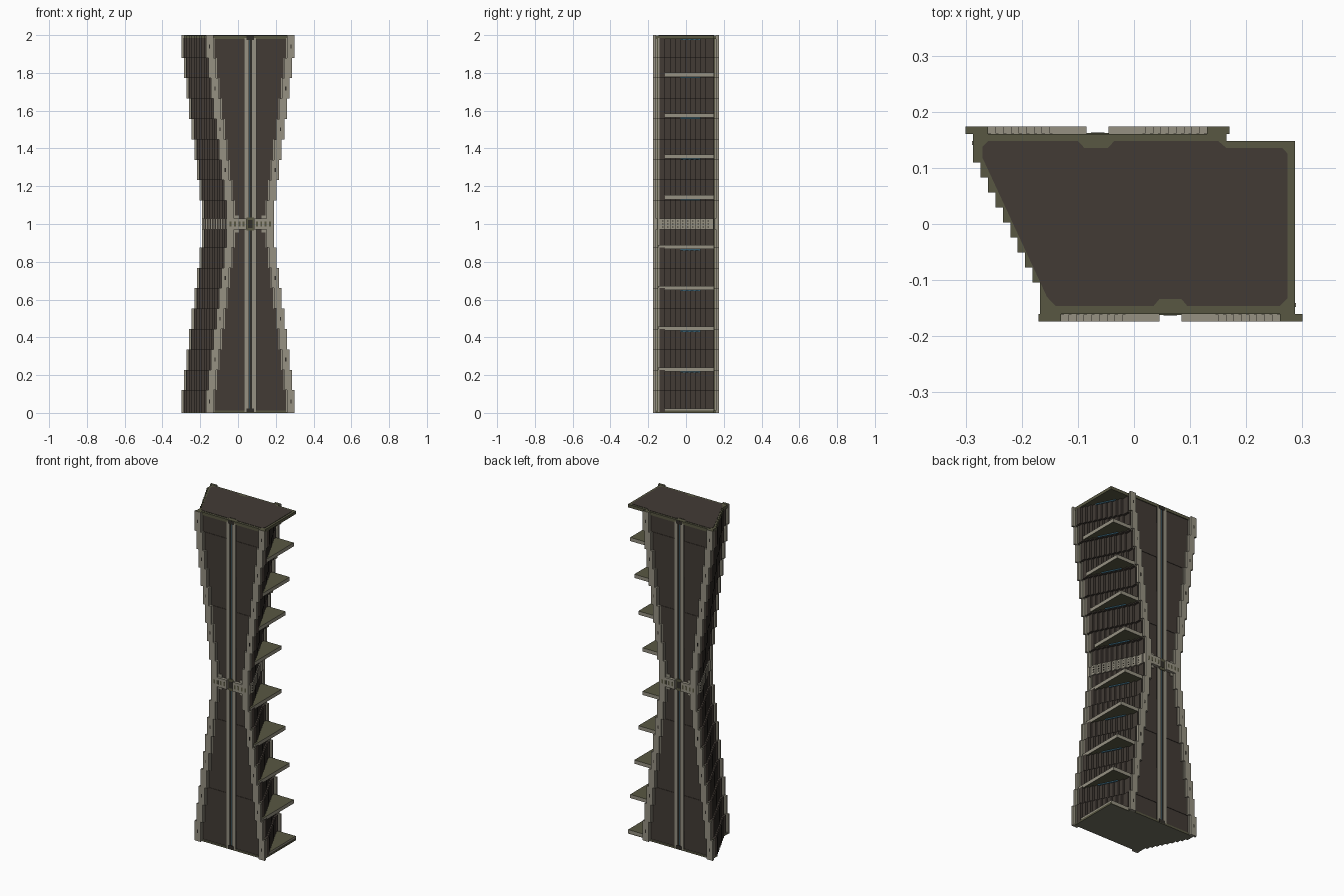
import bpy, bmesh

if "Cube" in bpy.data.objects:
    bpy.data.objects.remove(bpy.data.objects["Cube"])


def make_mat(name, rgb):
    lin = [((c / 255 + 0.055) / 1.055) ** 2.4 for c in rgb] + [1.0]
    m = bpy.data.materials.new(name)
    m.use_nodes = True
    m.diffuse_color = lin
    b = m.node_tree.nodes["Principled BSDF"]
    b.inputs["Base Color"].default_value = lin
    b.inputs["Roughness"].default_value = 0.8
    return m


MATS = [make_mat("dark_brown", (66, 59, 53)),
        make_mat("warm_grey", (150, 145, 130)),
        make_mat("olive", (88, 87, 66)),
        make_mat("charcoal", (48, 45, 40)),
        make_mat("steel_blue", (62, 108, 130)),
        make_mat("dim_grey", (112, 111, 96))]
BROWN, GREY, OLIVE, DARK, BLUE, DIM = range(6)
parts = {}


def prism(part, pts, z0, z1, mat, cap=None):
    """Extrude a plan outline between two heights into the named part."""
    bm = parts.setdefault(part, bmesh.new())
    low = [bm.verts.new((x, y, z0)) for x, y in pts]
    top = [bm.verts.new((x, y, z1)) for x, y in pts]
    n = len(pts)
    caps = [bm.faces.new(low[::-1]), bm.faces.new(top)]
    sides = [bm.faces.new((low[i], low[(i + 1) % n], top[(i + 1) % n], top[i])) for i in range(n)]
    for f in sides:
        f.material_index = mat
    for f in caps:
        f.material_index = mat if cap is None else cap


def box(part, x0, x1, y0, y1, z0, z1, mat, rot=1, cap=None):
    """Box given in front-side coordinates; rot=-1 turns it to the back."""
    x0, x1 = sorted((x0, x1))
    y0, y1 = sorted((y0, y1))
    pts = [(x0, y0), (x1, y0), (x1, y1), (x0, y1)]
    prism(part, [(rot * x, rot * y) for x, y in pts], z0, z1, mat, cap)


C = 0.065                    # centre of the front face (back face is at -C)
DX, DY = 0.0133, 0.0268      # corrugation step
TOP_H = 0.235                # half width at the ends


def half(k):
    return TOP_H - 0.01375 * k


def left_steps(h, yend=0.147, out=0.0):
    """Staircase outline of the slanted left wall, back to front."""
    x0 = -C - h + 0.013 - out
    pts = [(x0, yend)]
    for i in range(9):
        y = 0.11 - DY * i
        pts += [(x0 + DX * i, y), (x0 + DX * (i + 1), y)]
    return pts + [(x0 + DX * 9, -yend)]


def turned(pts):
    return [(-x, -y) for x, y in pts]


# Tiers: narrow toward the waist, mirrored above it
tiers = []
for k in range(8):
    z0 = 0.0 if k == 0 else 0.12 + 0.108 * (k - 1)
    z1 = 0.12 + 0.108 * k
    tiers += [(k, z0, z1), (k, 2 - z1, 2 - z0)]
tiers.append((8, 0.876, 1.124))

for k, z0, z1 in tiers:
    h = half(k)
    wall = left_steps(h)
    zb, zt = max(z0, 0.005), min(z1, 1.985)
    prism("corrugated_body", wall + turned(wall), zb, zt, BROWN)
    cap = OLIVE if z1 > 1.99 else GREY
    for rot in (1, -1):
        # frame behind the cladding
        box("corner_frame", C - h + 0.017, C + h - 0.013, -0.154, -0.146, zb, zt, OLIVE, rot)
        # posts bordering the corrugated walls
        xa, xb = C + h - 0.013, C - h + 0.013
        box("wall_post", xa - 0.006, xa + 0.002, -0.148, -0.141, zb, zt, GREY, rot)
        box("wall_post", xb + 0.0, xb + 0.008, -0.148, -0.141, zb, zt, GREY, rot)
        # overlapping brown cladding either side of the channel
        depth = -0.1575 if ((k + 1) // 2) % 2 else -0.155
        for s in (-1, 1):
            box("face_panel", C + s * 0.033, C + s * (h - 0.018), depth, -0.15, zb, zt, BROWN, rot)
            # stepped edge columns
            box("edge_column", C + s * h, C + s * (h - 0.04), -0.1735, -0.16, z0, z1, GREY, rot, cap)
            box("column_backing", C + s * (h - 0.017), C + s * (h - 0.045), -0.161, -0.15, zb, zt, GREY, rot)
            # small slot on every other column tier
            if k in (0, 2, 4, 6):
                zm = (z0 + z1) / 2
                xm = C + s * (h - 0.02)
                box("column_slot", xm - 0.003, xm + 0.003, -0.174, -0.172, zm - 0.01, zm + 0.01, DARK, rot)

# Central channel on front and back
for rot in (1, -1):
    box("channel_bed", C - 0.034, C + 0.034, -0.1565, -0.15, 0.005, 1.985, DARK, rot)
    box("channel_light", C - 0.005, C + 0.005, -0.1575, -0.15, 0.02, 1.98, BLUE, rot)
    box("channel_spine", C - 0.0025, C + 0.0025, -0.159, -0.15, 0.02, 1.98, DARK, rot)
    for s in (-1, 1):
        box("channel_rail", C + s * 0.01, C + s * 0.031, -0.16, -0.15, 0.005, 1.985, GREY, rot)
    for z in (0.004, 1.975):
        box("channel_end", C - 0.02, C + 0.02, -0.1605, -0.15, z, z + 0.02, DARK, rot)

    # Waist belt with inset studs and a recessed clasp
    box("belt_clasp", C - 0.02, C + 0.02, -0.162, -0.15, 0.965, 1.035, OLIVE, rot)
    box("belt_clasp", C - 0.012, C + 0.012, -0.1628, -0.16, 0.98, 1.02, DARK, rot)
    for s in (-1, 1):
        box("waist_belt", C + s * 0.02, C + s * 0.125, -0.1735, -0.15, 0.972, 1.028, GREY, rot)
        box("belt_flare", C + s * 0.06, C + s * 0.09, -0.1598, -0.15, 0.955, 1.045, GREY, rot)
        for d in (0.035, 0.058, 0.081, 0.104):
            x = C + s * d
            box("belt_stud", x - 0.005, x + 0.005, -0.174, -0.172, 0.988, 1.012, OLIVE, rot)

# Belt around the corrugated side walls, with two rows of dark rivets
belt = left_steps(half(8), 0.145, 0.008)
prism("side_belt", belt + turned(belt), 0.97, 1.03, GREY)
for z in (0.985, 1.0, 1.015):
    for rot in (1, -1):
        xs = C + half(8) - 0.005
        for i in range(10):
            y = -0.124 + DY * i
            x = xs - DX * i
            box("side_belt_rivet", x - 0.002, x + 0.001, y - 0.004, y + 0.004,
                z - 0.003, z + 0.003, DARK, rot)


# Triangular shelves on the left wall, each with a thin light strip at the wall
def light_strip(h, z0):
    x0 = C + h - 0.013
    a, b = [(x0 - DX * i, -0.11 + DY * i) for i in (3, 7)]
    prism("shelf_light", [(a[0] - 0.006, a[1]), (a[0] + 0.002, a[1]),
                          (b[0] + 0.002, b[1]), (b[0] - 0.006, b[1])], z0, z0 + 0.006, BLUE)


def shelf(h, z0, z1):
    xo = C + h - 0.015
    prism("shelf", [(xo, -0.148), (xo, 0.148), (xo - 0.14, 0.148), (xo - 0.02, -0.148)],
          z0, z1, GREY, OLIVE)


shelf(TOP_H, 0.005, 0.024)
light_strip(TOP_H, 1.974)
for k in (1, 3, 5, 7):
    z = 0.12 + 0.108 * k
    for zc in (z + 0.002, 2 - z + 0.018):
        shelf(half(k), zc - 0.011, zc + 0.011)
        light_strip(half(k), zc - 0.017)

# End slabs: olive rim and a brown deck on the top
slab = left_steps(TOP_H, 0.16) + [(0.287, -0.16), (0.287, 0.148), (0.165, 0.148), (0.165, 0.16)]
prism("top_slab", slab, 1.98, 1.998, OLIVE)
prism("bottom_slab", slab, 0.0, 0.012, OLIVE, DIM)
deck = [(-0.27, 0.138), (-0.27, 0.118), (-0.155, -0.13), (-0.14, -0.146),
        (0.035, -0.146), (0.045, -0.134), (0.085, -0.134), (0.095, -0.146),
        (0.26, -0.146), (0.274, -0.132), (0.274, 0.125), (0.265, 0.135), (0.165, 0.135), (0.15, 0.148),
        (-0.035, 0.148), (-0.047, 0.135), (-0.088, 0.135), (-0.1, 0.148), (-0.26, 0.148)]
prism("top_deck", deck, 1.99, 2.0, BROWN)

# Turn every collected part into an object
for name, bm in parts.items():
    bmesh.ops.recalc_face_normals(bm, faces=bm.faces)
    mesh = bpy.data.meshes.new(name)
    bm.to_mesh(mesh)
    bm.free()
    for m in MATS:
        mesh.materials.append(m)
    bpy.context.collection.objects.link(bpy.data.objects.new(name, mesh))
